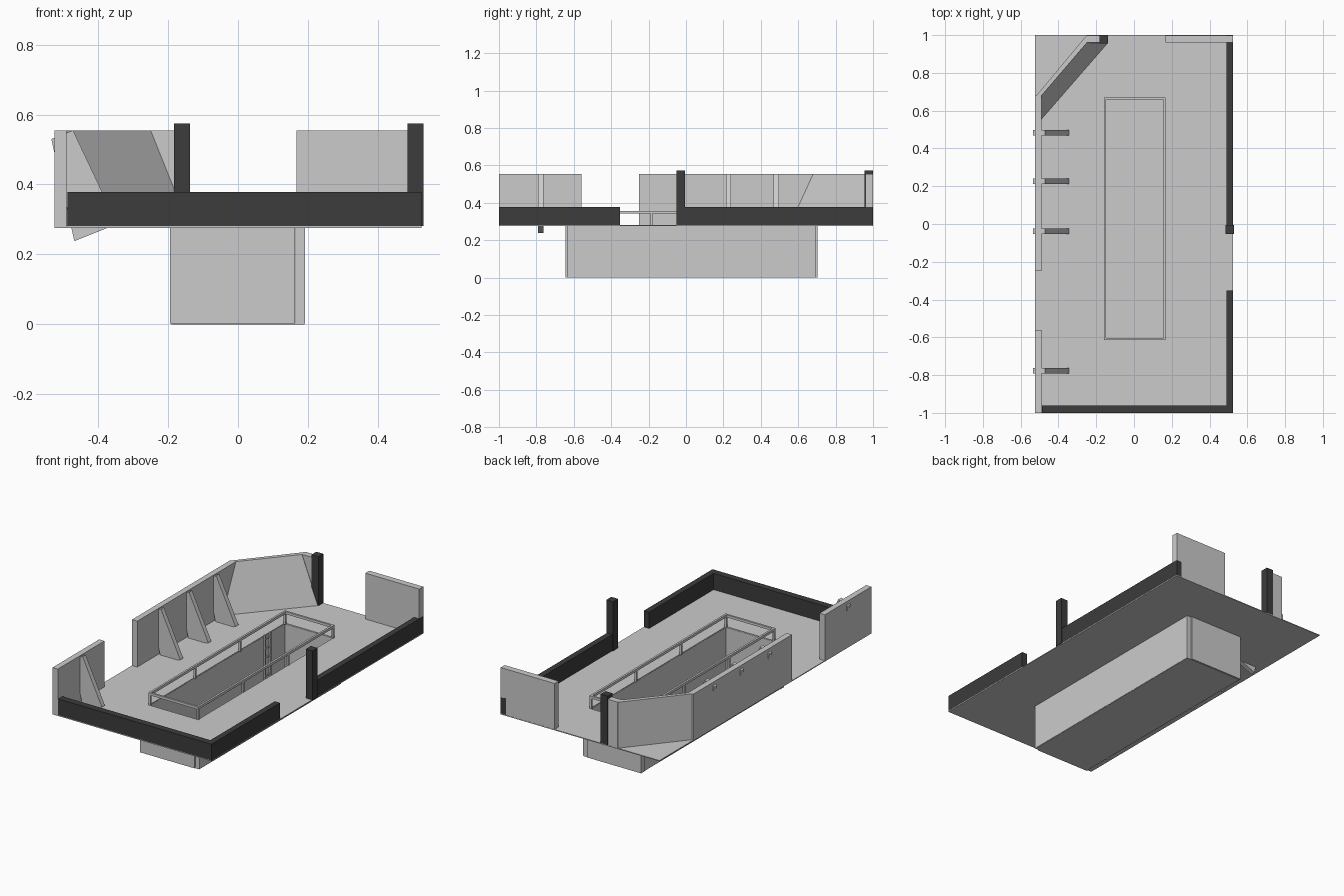
import bpy, bmesh
from mathutils import Vector

if "Cube" in bpy.data.objects:
    bpy.data.objects.remove(bpy.data.objects["Cube"])

dark = bpy.data.materials.new("dark_trim")
dark.diffuse_color = (0.045, 0.045, 0.045, 1)
dark.use_nodes = True
dark.node_tree.nodes["Principled BSDF"].inputs["Base Color"].default_value = dark.diffuse_color


def finish(name, bm, mat=None):
    bmesh.ops.recalc_face_normals(bm, faces=bm.faces)
    me = bpy.data.meshes.new(name)
    bm.to_mesh(me)
    bm.free()
    ob = bpy.data.objects.new(name, me)
    bpy.context.collection.objects.link(ob)
    if mat:
        me.materials.append(mat)
    return ob


def loft(name, a, b, mat=None):
    """Solid between two matching outlines."""
    bm = bmesh.new()
    va = [bm.verts.new(p) for p in a]
    vb = [bm.verts.new(p) for p in b]
    n = len(a)
    bm.faces.new(va)
    bm.faces.new(vb[::-1])
    for i in range(n):
        bm.faces.new((va[i], vb[i], vb[(i + 1) % n], va[(i + 1) % n]))
    return finish(name, bm, mat)


def box(name, x, y, z, mat=None):
    rect = [(x[0], y[0]), (x[1], y[0]), (x[1], y[1]), (x[0], y[1])]
    return loft(name, [(*p, z[0]) for p in rect], [(*p, z[1]) for p in rect], mat)


F = 0.281                       # deck level
W = 0.525                       # half width
HX, HY = (-0.16, 0.165), (-0.612, 0.67)   # pit opening

# Deck: thin slab with rectangular opening
bm = bmesh.new()
outer = [(-W, -1), (W, -1), (W, 1), (-W, 1)]
inner = [(HX[0], HY[0]), (HX[1], HY[0]), (HX[1], HY[1]), (HX[0], HY[1])]
rings = [[bm.verts.new((*p, z)) for p in ring]
         for z in (F - 0.005, F) for ring in (outer, inner)]
for a, b in ((0, 1), (2, 3), (0, 2), (1, 3)):
    for i in range(4):
        j = (i + 1) % 4
        bm.faces.new((rings[a][i], rings[a][j], rings[b][j], rings[b][i]))
finish("deck_floor", bm)

# Sunken pit: four walls and a bottom
PZ = (0.002, F - 0.006)
box("pit_front_wall", (-0.195, 0.163), (-0.645, HY[0]), PZ)
box("pit_back_wall", (-0.195, 0.163), (HY[1], 0.702), PZ)
box("pit_right_wall", (HX[1], 0.192), (-0.637, 0.695), PZ)
box("pit_left_wall", (-0.19, HX[0]), (HY[0], HY[1]), PZ)
box("pit_bottom", (-0.19, 0.19), (-0.637, 0.695), (0, 0.006))

# Low dark parapets and dark posts
LZ = (F, 0.378)
box("front_parapet", (-0.487, W), (-1, -0.96), LZ, dark)
box("right_parapet_front", (0.49, W), (-0.96, -0.353), LZ, dark)
box("right_parapet_back", (0.49, W), (-0.01, 1), LZ, dark)
PT = (F, 0.574)
box("right_post", (0.485, 0.53), (-0.052, -0.005), PT, dark)
box("back_post", (-0.183, -0.137), (0.955, 1), PT, dark)

# Tall grey walls
TZ = (F, 0.555)
box("left_wall_front", (-W, -0.49), (-1, -0.56), TZ)
box("left_wall_back", (-W, -0.49), (-0.25, 0.68), TZ)
box("back_wall_right", (0.168, W - 0.001), (0.961, 0.999), TZ)
box("back_wall_left", (-0.25, -0.16), (0.961, 0.999), TZ)

# Diagonal corner wall with sloping inner face
loft("corner_wall",
     [(-W, 0.67, F), (-0.49, 0.555, F), (-0.14, 0.957, F), (-0.25, 1, F)],
     [(-W, 0.67, 0.555), (-0.49, 0.68, 0.555), (-0.25, 0.96, 0.555), (-0.25, 1, 0.555)])

# Slanted buttresses along the left wall
prof = [(-0.468, 0.238), (-0.345, 0.287), (-0.472, 0.555), (-0.534, 0.53)]
for k, yc in enumerate((-0.777, -0.038, 0.227, 0.483)):
    loft(f"buttress_{k}", [(x, yc - 0.014, z) for x, z in prof],
         [(x, yc + 0.014, z) for x, z in prof])

# Railing round the pit
t = 0.006
xa, xb, ya, yb = -0.154, 0.162, -0.609, 0.664
RZ = (0.342, 0.357)
for nm, x in (("left", xa), ("right", xb)):
    box(f"rail_{nm}", (x - t, x + t), (ya - t, yb + t), RZ)
    for k in range(4):
        y = ya + (yb - ya) * k / 3
        box(f"rail_post_{nm}_{k}", (x - t, x + t), (y - t, y + t), (F - 0.003, RZ[0]))
for nm, y in (("front", ya), ("back", yb)):
    box(f"rail_{nm}", (xa + t, xb - t), (y - t, y + t), RZ)

# Ladder on the left pit wall
for nm, y in (("front", 0.475), ("back", 0.525)):
    box(f"ladder_rail_{nm}", (-0.16, -0.15), (y - 0.005, y + 0.005), (0.006, 0.285))
for k in range(5):
    z = 0.035 + 0.055 * k
    box(f"ladder_rung_{k}", (-0.158, -0.151), (0.48, 0.52), (z, z + 0.008))
